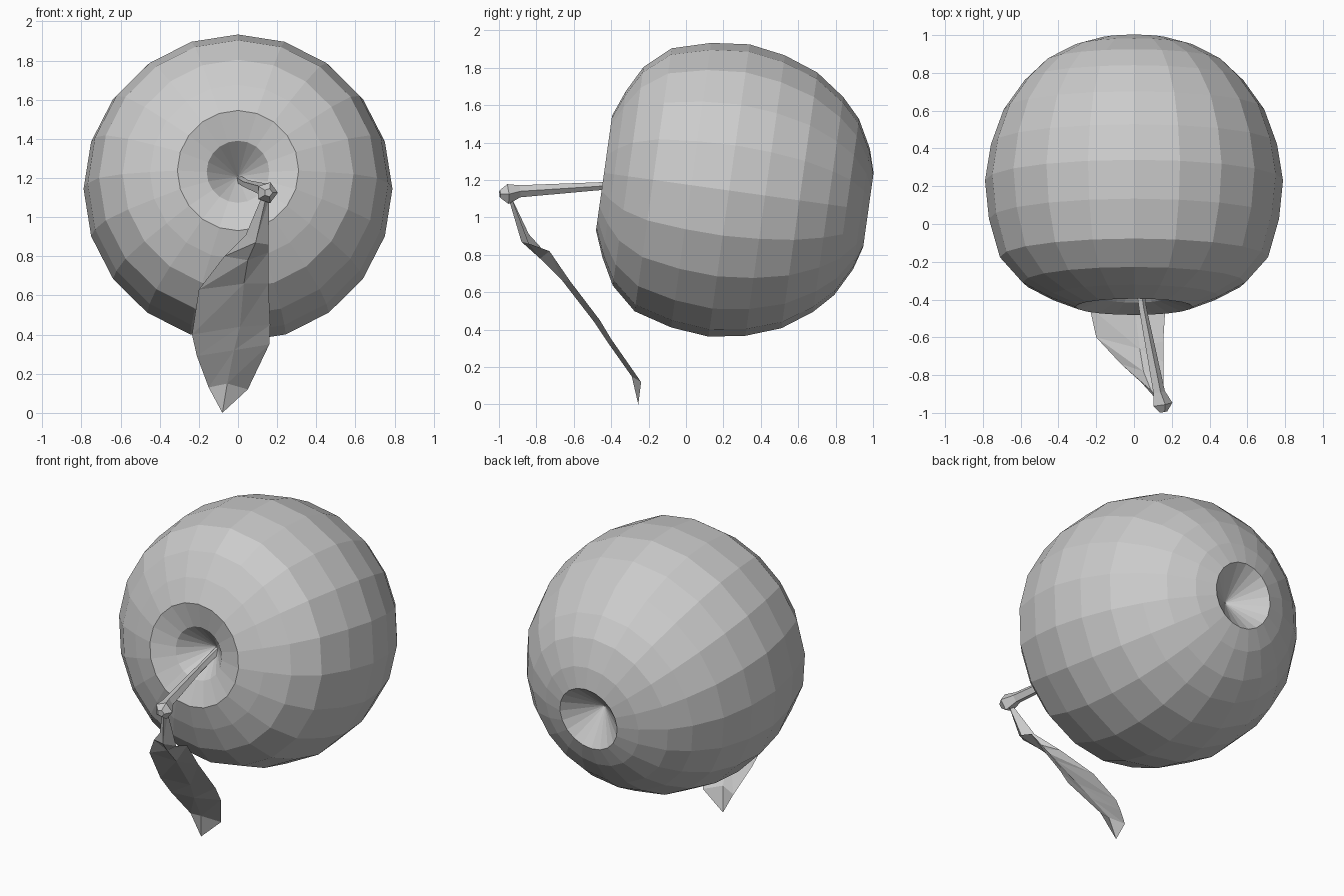
import bpy
from math import sin, cos, tau
from mathutils import Vector

if "Cube" in bpy.data.objects:
    bpy.data.objects.remove(bpy.data.objects["Cube"])


def make_mesh(name, verts, faces):
    mesh = bpy.data.meshes.new(name)
    mesh.from_pydata(verts, [], faces)
    mesh.update()
    obj = bpy.data.objects.new(name, mesh)
    bpy.context.collection.objects.link(obj)
    return obj


def loft(name, centres, radii, axis, sides):
    """Skin rings of given radius around centres, all facing along axis; ends close to a point."""
    rot = Vector(axis).to_track_quat('Z', 'Y')
    verts, faces = [], []
    for c, r in zip(centres, radii):
        for i in range(sides):
            a = tau * i / sides
            verts.append(Vector(c) + rot @ Vector((r * cos(a), r * sin(a), 0)))
    rows = len(radii)
    for k in range(rows - 1):
        for i in range(sides):
            j = (i + 1) % sides
            faces.append((k * sides + i, k * sides + j, (k + 1) * sides + j, (k + 1) * sides + i))
    # pointed or flat end caps
    first, last = len(verts), len(verts) + 1
    verts += [Vector(centres[0]), Vector(centres[-1])]
    end = (rows - 1) * sides
    for i in range(sides):
        j = (i + 1) % sides
        faces.append((first, j, i))
        faces.append((last, end + i, end + j))
    obj = make_mesh(name, verts, faces)
    return obj


# Fruit body: a tilted 20-sided lathe with a dimple at each end
axis = Vector((0, 0.99, -0.139)).normalized()
centre = Vector((0, 0.26, 1.14))
profile = [(-0.48, 0.004), (-0.66, 0.16), (-0.705, 0.31), (-0.65, 0.45), (-0.575, 0.59),
           (-0.44, 0.71), (-0.235, 0.768), (-0.03, 0.789), (0.165, 0.757), (0.35, 0.69),
           (0.505, 0.58), (0.605, 0.475), (0.685, 0.325), (0.722, 0.2), (0.56, 0.004)]
loft("fruit_body", [centre + axis * t for t, r in profile], [r for t, r in profile], axis, 20)

# Stem: thin five-sided stalk flaring to a knob
stem = [((0.01, -0.20, 1.19), 0.022), ((0.045, -0.45, 1.168), 0.022), ((0.13, -0.89, 1.14), 0.034),
        ((0.148, -0.955, 1.125), 0.056), ((0.155, -0.995, 1.125), 0.022)]
loft("stem", [c for c, r in stem], [r for c, r in stem], (0.17, -0.98, -0.07), 5)

# Leaf: rows of left edge, midrib and right edge, from stalk to tip
rows = [
    ((0.12, -0.93, 1.10), (0.14, -0.945, 1.09), (0.16, -0.93, 1.10)),
    ((0.04, -0.84, 0.91), (0.09, -0.88, 0.87), (0.155, -0.84, 0.86)),
    ((-0.07, -0.74, 0.80), (0.05, -0.78, 0.78), (0.155, -0.73, 0.82)),
    ((-0.20, -0.60, 0.63), (0.03, -0.66, 0.66), (0.155, -0.62, 0.66)),
    ((-0.235, -0.44, 0.40), (0.01, -0.49, 0.44), (0.165, -0.46, 0.45)),
    ((-0.21, -0.37, 0.29), (-0.02, -0.41, 0.32), (0.16, -0.40, 0.35)),
    ((-0.15, -0.26, 0.13), (-0.055, -0.29, 0.15), (0.05, -0.24, 0.12)),
]
verts = [p for row in rows for p in row] + [(-0.08, -0.255, 0.0)]
faces = []
for k in range(len(rows) - 1):
    for i in range(2):
        a = k * 3 + i
        b = a + 3
        faces += [(a, b, a + 1), (a + 1, b, b + 1)]
tip = len(verts) - 1
faces += [(tip - 3, tip, tip - 2), (tip - 2, tip, tip - 1)]
make_mesh("leaf", verts, faces)
